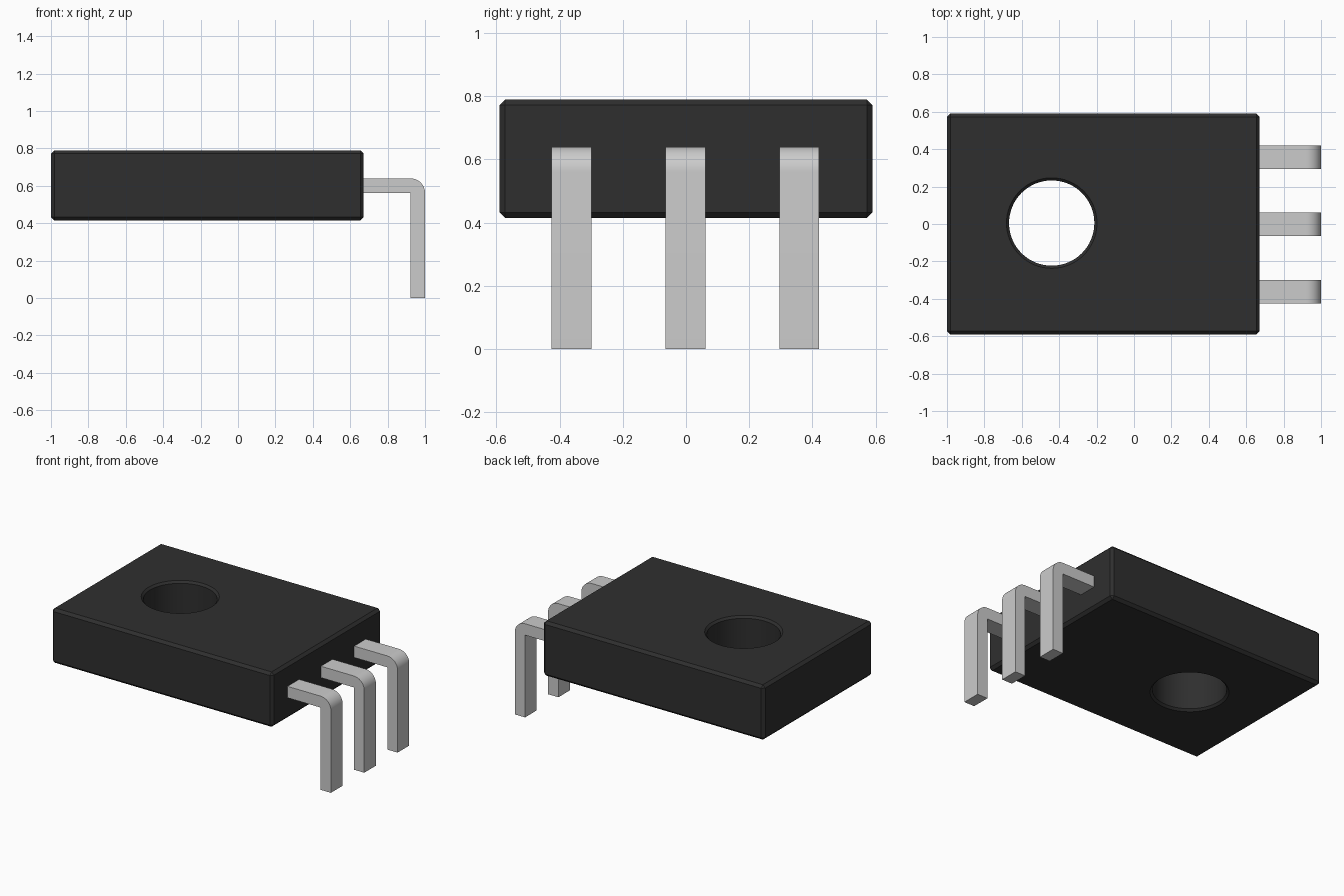
import bpy, bmesh, math
from mathutils import Matrix

if "Cube" in bpy.data.objects:
    bpy.data.objects.remove(bpy.data.objects["Cube"])

X0, X1, HALF_Y, Z0, Z1 = -1.0, 0.672, 0.59, 0.415, 0.79
CHAMFER = 0.018


def make_object(name, bm, color=None):
    bmesh.ops.recalc_face_normals(bm, faces=bm.faces)
    mesh = bpy.data.meshes.new(name)
    bm.to_mesh(mesh)
    bm.free()
    obj = bpy.data.objects.new(name, mesh)
    bpy.context.collection.objects.link(obj)
    if color:
        mat = bpy.data.materials.new(name + "_material")
        mat.diffuse_color = color
        mat.use_nodes = True
        mat.node_tree.nodes["Principled BSDF"].inputs["Base Color"].default_value = mat.diffuse_color
        mesh.materials.append(mat)
    return obj


def smooth(obj):
    bpy.ops.object.select_all(action='DESELECT')
    obj.select_set(True)
    bpy.context.view_layer.objects.active = obj
    bpy.ops.object.shade_smooth_by_angle(angle=math.radians(30))


# Package body: chamfered block
bm = bmesh.new()
size = Matrix.Diagonal((X1 - X0, 2 * HALF_Y, Z1 - Z0, 1))
centre = Matrix.Translation(((X0 + X1) / 2, 0, (Z0 + Z1) / 2))
bmesh.ops.create_cube(bm, size=1, matrix=centre @ size)
bmesh.ops.bevel(bm, geom=bm.edges[:], offset=CHAMFER, segments=1, affect='EDGES')
body = make_object("package_body", bm, (0.028, 0.028, 0.028, 1))

# Hole cutter: turned profile that flares at both faces
bm = bmesh.new()
r, flare, over = 0.228, 0.014, 0.02
profile = [(0, Z0 - over), (r + flare + over, Z0 - over), (r, Z0 + flare),
           (r, Z1 - flare), (r + flare + over, Z1 + over), (0, Z1 + over)]
verts = [bm.verts.new((x, 0, z)) for x, z in profile]
edges = [bm.edges.new(pair) for pair in zip(verts, verts[1:])]
bmesh.ops.spin(bm, geom=verts + edges, cent=(0, 0, 0), axis=(0, 0, 1),
               angle=2 * math.pi, steps=64)
bmesh.ops.remove_doubles(bm, verts=bm.verts, dist=1e-5)
bmesh.ops.translate(bm, verts=bm.verts, vec=(-0.44, 0.005, 0))
cutter = make_object("hole_cutter", bm)
cutter.hide_render = True

# Cut the mounting hole through the body
cut = body.modifiers.new("mounting_hole", 'BOOLEAN')
cut.object = cutter
cut.operation = 'DIFFERENCE'
cut.solver = 'EXACT'
bpy.context.view_layer.objects.active = body
bpy.ops.object.modifier_apply(modifier=cut.name)
bpy.data.objects.remove(cutter)
smooth(body)


# Bent lead: side profile with a rounded outer corner, extruded across y
def lead(name, y, width=0.126, t=0.078, top=0.64):
    arc = [(1 - t + t * math.sin(a), top - t + t * math.cos(a))
           for a in (math.pi / 2 * i / 12 for i in range(13))]
    outline = [(X1 - 0.005, top)] + arc + [(1, 0), (1 - t, 0),
               (1 - t, top - t), (X1 - 0.005, top - t)]
    bm = bmesh.new()
    face = bm.faces.new([bm.verts.new((x, y - width / 2, z)) for x, z in outline])
    ext = bmesh.ops.extrude_face_region(bm, geom=[face])
    bmesh.ops.translate(bm, vec=(0, width, 0),
                        verts=[g for g in ext["geom"] if isinstance(g, bmesh.types.BMVert)])
    smooth(make_object(name, bm))


for i, side in enumerate(("left", "middle", "right")):
    lead(side + "_lead", -0.002 + 0.36 * (i - 1))
